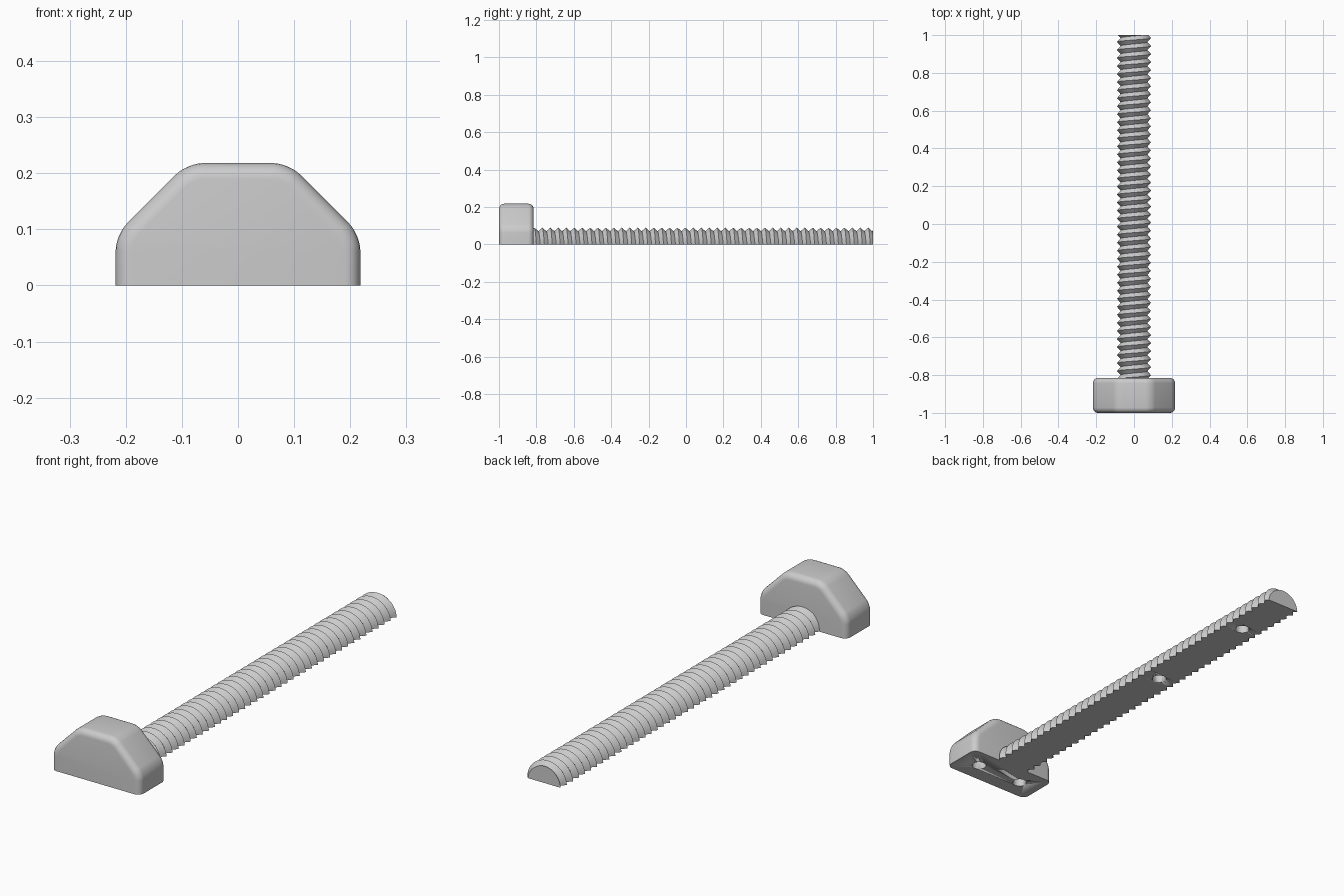
import bpy, bmesh, math
from mathutils import Matrix, Vector

if "Cube" in bpy.data.objects:
    bpy.data.objects.remove(bpy.data.objects["Cube"])

steel = bpy.data.materials.new("light grey")
steel.diffuse_color = (0.6, 0.6, 0.6, 1)
steel.use_nodes = True
steel.node_tree.nodes["Principled BSDF"].inputs["Base Color"].default_value = steel.diffuse_color

HEAD_BACK = -0.815


def make_object(name, bm, smooth_angle):
    bmesh.ops.recalc_face_normals(bm, faces=bm.faces)
    mesh = bpy.data.meshes.new(name)
    bm.to_mesh(mesh)
    bm.free()
    mesh.materials.append(steel)
    ob = bpy.data.objects.new(name, mesh)
    bpy.context.collection.objects.link(ob)
    bpy.ops.object.select_all(action='DESELECT')
    ob.select_set(True)
    bpy.context.view_layer.objects.active = ob
    bpy.ops.object.shade_smooth_by_angle(angle=math.radians(smooth_angle))
    return ob


def slice_off(bm, co, no):
    """Cut away everything on the normal side and cap the cut."""
    cut = bmesh.ops.bisect_plane(bm, geom=bm.verts[:] + bm.edges[:] + bm.faces[:],
                                 dist=1e-6, plane_co=co, plane_no=no, clear_outer=True)
    edges = [e for e in cut['geom_cut'] if isinstance(e, bmesh.types.BMEdge)]
    bmesh.ops.contextual_create(bm, geom=edges)


def drill(ob, name, spots, radius=0.03, depth=0.06):
    """Blind peg holes in the flat underside."""
    bm = bmesh.new()
    for x, y in spots:
        bmesh.ops.create_cone(bm, cap_ends=True, segments=32, radius1=radius, radius2=radius,
                              depth=2 * depth, matrix=Matrix.Translation((x, y, 0)))
    cutter = make_object(name, bm, 30)
    cutter.hide_render = True
    cutter.hide_viewport = True
    mod = ob.modifiers.new("peg holes", 'BOOLEAN')
    mod.operation = 'DIFFERENCE'
    mod.solver = 'EXACT'
    mod.object = cutter


# Head: octagonal prism with rounded corners and rims, halved at the ground
bm = bmesh.new()
apothem = 0.218
r = apothem / math.cos(math.pi / 8)
ring = [bm.verts.new((r * math.cos(a), -1, r * math.sin(a)))
        for a in [math.pi / 8 + i * math.pi / 4 for i in range(8)]]
face = bm.faces.new(ring)
ext = bmesh.ops.extrude_face_region(bm, geom=[face])
bmesh.ops.translate(bm, vec=(0, HEAD_BACK + 1, 0),
                    verts=[v for v in ext['geom'] if isinstance(v, bmesh.types.BMVert)])
bmesh.ops.recalc_face_normals(bm, faces=bm.faces)
along = [e for e in bm.edges if abs(e.verts[0].co.y - e.verts[1].co.y) > 0.1]
bmesh.ops.bevel(bm, geom=along, offset=0.028, offset_type='OFFSET', segments=6,
                profile=0.5, affect='EDGES')
rims = [e for e in bm.edges if abs(e.verts[0].co.y - e.verts[1].co.y) < 1e-5]
bmesh.ops.bevel(bm, geom=rims, offset=0.028, offset_type='OFFSET', segments=5,
                profile=0.5, affect='EDGES')
slice_off(bm, (0, 0, 0), (0, 0, -1))
head = make_object("bolt_head", bm, 30)
drill(head, "head_hole_cutter", [(-0.115, -0.907), (0.115, -0.907)])

# Shaft: half of a helical V thread, closed underneath and trimmed square
PITCH, CREST, ROOT, STEPS = 0.0425, 0.09, 0.071, 24
bm = bmesh.new()
count = int(2.05 / (PITCH / 2))
rows = []
for j in range(STEPS + 1):
    t = math.pi * j / STEPS
    row = []
    for k in range(count):
        rad = CREST if k % 2 else ROOT
        y = -0.97 + k * PITCH / 2 + PITCH * t / (2 * math.pi)
        row.append(bm.verts.new((-rad * math.cos(t), y, rad * math.sin(t))))
    rows.append(row)
for a, b in zip(rows, rows[1:] + rows[:1]):
    for k in range(count - 1):
        bm.faces.new((a[k], a[k + 1], b[k + 1], b[k]))
for k in (0, count - 1):
    bm.faces.new([row[k] for row in rows])
bmesh.ops.recalc_face_normals(bm, faces=bm.faces)
slice_off(bm, (0, 1, 0), (0, 1, 0))
slice_off(bm, (0, HEAD_BACK - 0.003, 0), (0, -1, 0))
shaft = make_object("threaded_shaft", bm, 30)
drill(shaft, "shaft_hole_cutter", [(0, 0.17), (0, 0.73)])
